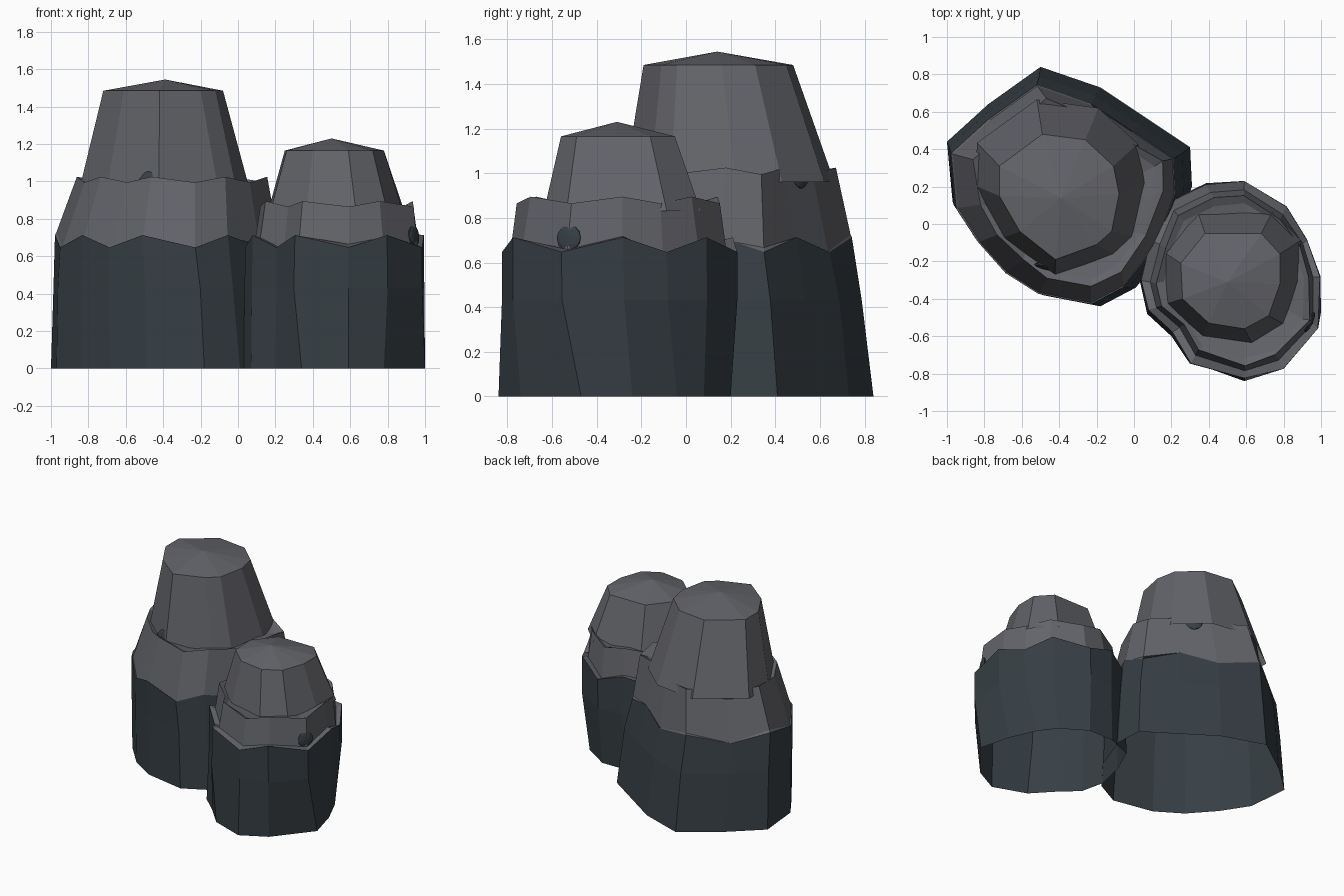
import bpy, bmesh, random
from math import radians
from mathutils import Matrix, Vector

random.seed(4)
cube = bpy.data.objects.get("Cube")
if cube:
    bpy.data.objects.remove(cube, do_unlink=True)


def material(name, rgb):
    mat = bpy.data.materials.new(name)
    mat.use_nodes = True
    mat.diffuse_color = (*rgb, 1)
    mat.node_tree.nodes["Principled BSDF"].inputs["Base Color"].default_value = (*rgb, 1)
    return mat


slate = material("dark slate", (0.037, 0.049, 0.058))
grey = material("warm grey", (0.125, 0.128, 0.143))


def ring(outline, pivot, scale, z, zigzag=0.0, jitter=0.0):
    """Scale an outline about a pivot and lift it to an uneven height."""
    points = []
    for i, (x, y) in enumerate(outline):
        px = pivot[0] + (x - pivot[0]) * scale + random.uniform(-jitter, jitter)
        py = pivot[1] + (y - pivot[1]) * scale + random.uniform(-jitter, jitter)
        points.append(Vector((px, py, z + (-zigzag if i % 2 else zigzag))))
    return points


def add_object(name, bm, mat):
    mesh = bpy.data.meshes.new(name)
    bm.to_mesh(mesh)
    bm.free()
    mesh.materials.append(mat)
    bpy.context.collection.objects.link(bpy.data.objects.new(name, mesh))


def loft(name, rings, mat, apex=None):
    """Skin flat faces between rings, closing to an apex if given."""
    bm = bmesh.new()
    loops = [[bm.verts.new(p) for p in r] for r in rings]
    n = len(loops[0])
    for low, high in zip(loops, loops[1:]):
        for i in range(n):
            j = (i + 1) % n
            bm.faces.new((low[i], low[j], high[j], high[i]))
    if apex:
        tip = bm.verts.new(apex)
        for i in range(n):
            bm.faces.new((loops[-1][i], loops[-1][(i + 1) % n], tip))
    add_object(name, bm, mat)


def rock_stack(name, base, outline, lean, wall_scale, wall_z, ledge, centre, mid_scale,
               mid_z, crown, crown_centre, crown_scale, crown_z, apex):
    # Dark wall with an uneven rim and an open underside
    rim = ring(outline, lean, wall_scale, wall_z, 0.033)
    loft(name + "_wall", [ring(base, lean, 1, 0),
                          ring(outline, lean, (1 + wall_scale) / 2, 0.43, 0, 0.005),
                          rim], slate)
    # Grey ledge, shoulder and the sunken floor around the crown
    shoulder = ring(outline, centre, mid_scale, mid_z, 0.015, 0.012)
    foot = [r.lerp(s, ledge) for r, s in zip(rim, shoulder)]
    for r, p in zip(rim, foot):
        p.z = r.z + random.uniform(-0.02, 0.02)
    loft(name + "_shoulder", [rim, foot, shoulder,
                              ring(outline, centre, mid_scale * 0.92, mid_z - 0.02, 0.01),
                              ring(outline, centre, mid_scale * 0.5, mid_z - 0.05)], grey)
    # Tapered crown with a shallow pointed cap
    loft(name + "_crown", [ring(crown, crown_centre, crown_scale, mid_z - 0.05, 0, 0.01),
                           ring(crown, crown_centre, 1, crown_z)], grey, apex)


tall_base = [(.31, .2), (.3, .41), (.06, .57), (-.18, .73), (-.5, .84), (-.78, .64),
             (-1, .44), (-.97, .12), (-.84, -.08), (-.68, -.26), (-.49, -.38),
             (-.18, -.44), (.01, -.34), (.2, -.1)]
tall_crown = [(-.08, .16), (-.11, .31), (-.26, .45), (-.49, .48), (-.72, .31),
              (-.72, .15), (-.61, -.04), (-.42, -.19), (-.2, -.11), (-.12, -.04)]
rock_stack("tall_rock", tall_base, tall_base, (-.75, -.3), .915, .68, .08,
           (-.35, .06), .77, 1.01, tall_crown, (-.41, .02), 1.41, 1.485,
           (-.39, .14, 1.545))

short_base = [(.94, -.24), (.85, -.04), (.76, .08), (.57, .2), (.37, .2), (.17, .12),
              (.08, -.08), (.03, -.3), (.07, -.48), (.2, -.6), (.34, -.75),
              (.59, -.84), (.78, -.74), (1, -.47)]
short_outline = [(1, -.28), (.93, -.08), (.82, .1), (.59, .24), (.38, .22), (.17, .12),
                 (.08, -.08), (.03, -.3), (.07, -.46), (.2, -.58), (.3, -.75),
                 (.59, -.83), (.8, -.78), (.99, -.56)]
short_crown = [(.78, -.32), (.78, -.16), (.68, -.05), (.38, -.05), (.25, -.21),
               (.26, -.4), (.4, -.53), (.59, -.56), (.72, -.49)]
rock_stack("short_rock", short_base, short_outline, (.6, -.45), .985, .68, .6,
           (.6, -.33), .84, .88, short_crown, (.5, -.35), 1.38, 1.165,
           (.5, -.31, 1.23))

# Dark flat stones pressed into the sloping sides: spot, radius, facing angle
stones = {"back": ((-.65, .49, .99), .16, 125), "front": ((-.46, -.23, .98), .08, -100),
          "inner": ((-.12, .51, .99), .06, 50), "side": ((.94, -.525, .71), .06, -25)}
for place, (spot, radius, angle) in stones.items():
    bm = bmesh.new()
    bmesh.ops.create_icosphere(bm, subdivisions=2, radius=radius)
    bm.transform(Matrix.Translation(spot) @ Matrix.Rotation(radians(angle), 4, "Z")
                 @ Matrix.Rotation(-0.1, 4, "Y") @ Matrix.Diagonal((0.25, 1, 1, 1)))
    add_object(place + "_stone", bm, slate)
